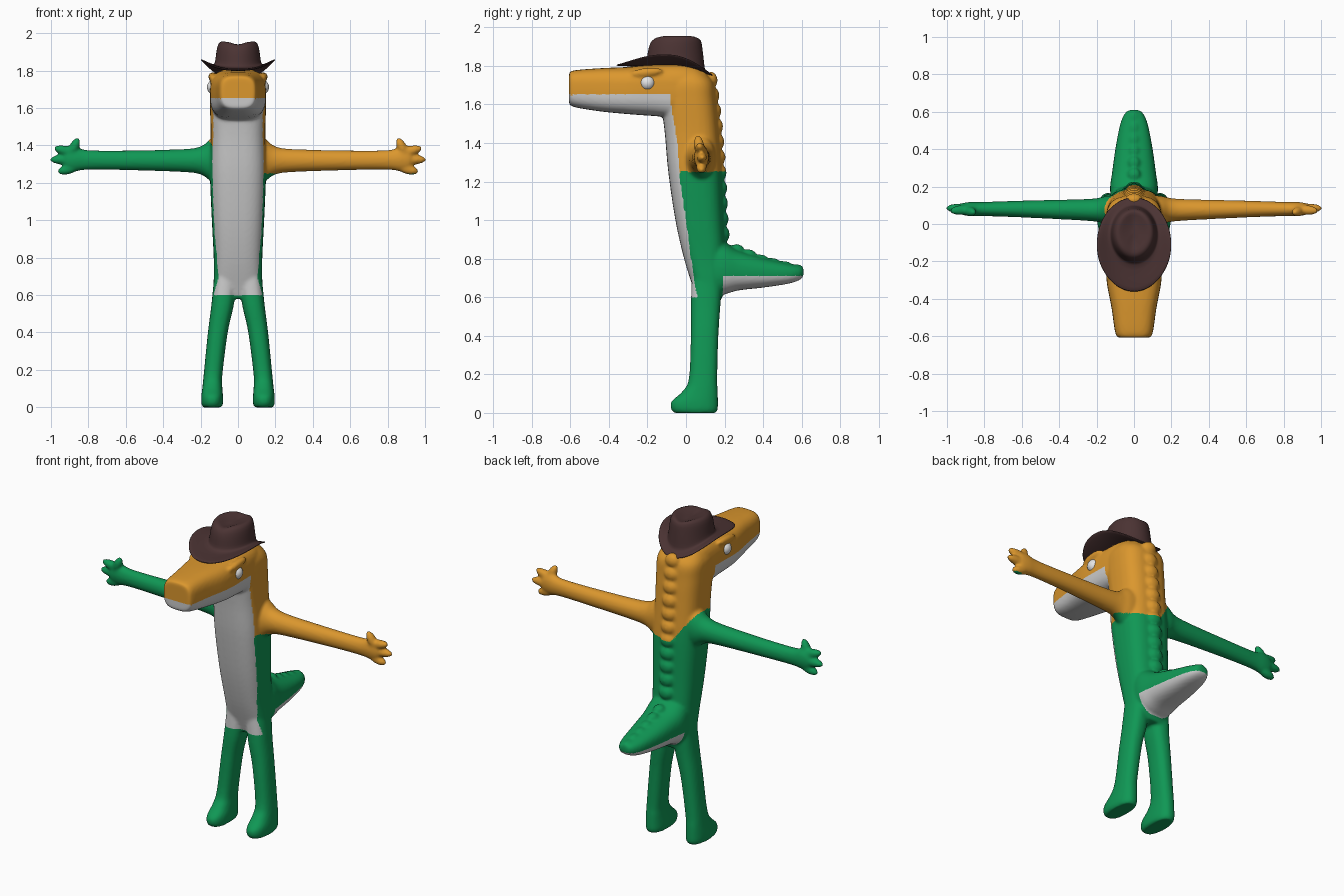
import bpy, bmesh, math
from mathutils import Vector, Matrix

if "Cube" in bpy.data.objects:
    bpy.data.objects.remove(bpy.data.objects["Cube"], do_unlink=True)


def material(name, rgb):
    mat = bpy.data.materials.new(name)
    mat.use_nodes = True
    color = (*rgb, 1)
    mat.diffuse_color = color
    bsdf = next(n for n in mat.node_tree.nodes if n.type == 'BSDF_PRINCIPLED')
    bsdf.inputs["Base Color"].default_value = color
    bsdf.inputs["Roughness"].default_value = 0.7
    return mat


green = material("skin green", (0.005, 0.31, 0.09))
orange = material("skin orange", (0.71, 0.31, 0.027))
pale = material("belly pale grey", (0.6, 0.6, 0.6))
white = material("eye white", (0.78, 0.78, 0.78))
brown = material("hat brown", (0.07, 0.033, 0.033))


def make_object(name, bm, *mats):
    bmesh.ops.recalc_face_normals(bm, faces=bm.faces)
    mesh = bpy.data.meshes.new(name)
    bm.to_mesh(mesh)
    bm.free()
    for mat in mats:
        mesh.materials.append(mat)
    obj = bpy.data.objects.new(name, mesh)
    bpy.context.collection.objects.link(obj)
    return obj


def table(points, t):
    """Linear lookup in (t, value) pairs sorted by t."""
    for (a, va), (b, vb) in zip(points, points[1:]):
        if t <= b:
            return va + (vb - va) * max(0, (t - a) / (b - a))
    return points[-1][1]


def skin_rings(bm, rings):
    loops = [[bm.verts.new(p) for p in ring] for ring in rings]
    n = len(loops[0])
    for a, b in zip(loops, loops[1:]):
        for i in range(n):
            j = (i + 1) % n
            bm.faces.new((a[i], a[j], b[j], b[i]))
    bm.faces.new(loops[0][::-1])
    bm.faces.new(loops[-1])


def catmull(a, b, c, d, t):
    return [q + 0.5 * t * (r - p + t * (2 * p - 5 * q + 4 * r - s + t * (3 * (q - r) + s - p)))
            for p, q, r, s in zip(a, b, c, d)]


def loft(bm, axis, sections, power=2.0, steps=5, sides=32):
    """Sections are (position, centre, half width, low, high) along an axis."""
    pts = [sections[0], *sections, sections[-1]]
    smooth = [catmull(*pts[i:i + 4], k / steps)
              for i in range(len(sections) - 1) for k in range(steps)]
    rings = []
    for pos, mid, half, lo, hi in smooth + [sections[-1]]:
        ring = []
        for k in range(sides):
            a = math.tau * k / sides
            u, v = (math.copysign(abs(f) ** (2 / power), f) for f in (math.cos(a), math.sin(a)))
            w, h = mid + half * u, (lo + hi) / 2 + (hi - lo) / 2 * v
            ring.append({'x': (pos, w, h), 'y': (w, pos, h), 'z': (w, h, pos)}[axis])
        rings.append(ring)
    skin_rings(bm, rings)


def ellipsoid(bm, start, end, radius, wide=1.0):
    """Rounded pod from start to end; wide stretches it along x."""
    start, end = Vector(start), Vector(end)
    d = end - start
    size = Matrix.Diagonal((radius, radius, d.length / 2, 1))
    mat = d.to_track_quat('Z', 'Y').to_matrix().to_4x4() @ size
    mat = Matrix.Translation((start + end) / 2) @ Matrix.Diagonal((wide, 1, 1, 1)) @ mat
    bmesh.ops.create_uvsphere(bm, u_segments=20, v_segments=14, radius=1, matrix=mat)


# ---- Body masses, fused into one skin ----
bm = bmesh.new()

# torso and neck
loft(bm, 'z', [(0.58, 0, 0.1, 0.06, 0.18), (0.64, 0, 0.128, 0.04, 0.195),
               (0.8, 0, 0.13, -0.01, 0.205), (1.0, 0, 0.14, -0.055, 0.195),
               (1.25, 0, 0.15, -0.092, 0.185), (1.45, 0, 0.146, -0.11, 0.17),
               (1.62, 0, 0.15, -0.13, 0.155), (1.72, 0, 0.145, -0.13, 0.14),
               (1.79, 0, 0.1, -0.12, 0.07)], power=2.8)

# head and snout
loft(bm, 'y', [(-0.607, 0, 0.07, 1.62, 1.75), (-0.59, 0, 0.098, 1.59, 1.775),
               (-0.45, 0, 0.12, 1.565, 1.788), (-0.3, 0, 0.147, 1.55, 1.795),
               (-0.16, 0, 0.148, 1.54, 1.808), (0, 0, 0.14, 1.53, 1.808),
               (0.1, 0, 0.1, 1.6, 1.775)], power=3.2)

# tail
loft(bm, 'y', [(0.06, 0, 0.11, 0.62, 0.95), (0.18, 0, 0.128, 0.612, 0.9),
               (0.27, 0, 0.118, 0.635, 0.845), (0.4, 0, 0.1, 0.65, 0.805),
               (0.53, 0, 0.075, 0.67, 0.775), (0.59, 0, 0.05, 0.69, 0.762),
               (0.61, 0, 0.025, 0.71, 0.75)], power=2.5)

for s in (-1, 1):
    # leg
    loft(bm, 'z', [(0.0, s * 0.138, 0.05, -0.06, 0.155), (0.02, s * 0.138, 0.058, -0.078, 0.165),
                   (0.06, s * 0.138, 0.058, -0.075, 0.166), (0.11, s * 0.137, 0.053, -0.02, 0.165),
                   (0.18, s * 0.133, 0.05, 0.015, 0.162), (0.4, s * 0.108, 0.053, 0.025, 0.168),
                   (0.55, s * 0.082, 0.06, 0.025, 0.178), (0.7, s * 0.066, 0.062, 0.03, 0.19)],
         power=2.4)
    # arm and palm
    loft(bm, 'x', [(s * 0.08, 0.075, 0.08, 1.19, 1.47), (s * 0.145, 0.075, 0.075, 1.21, 1.435),
                   (s * 0.2, 0.075, 0.063, 1.245, 1.395), (s * 0.3, 0.076, 0.056, 1.258, 1.38),
                   (s * 0.6, 0.08, 0.045, 1.268, 1.373), (s * 0.8, 0.08, 0.038, 1.27, 1.375),
                   (s * 0.87, 0.08, 0.038, 1.262, 1.39), (s * 0.915, 0.08, 0.032, 1.27, 1.38),
                   (s * 0.93, 0.08, 0.02, 1.29, 1.36)])
    # thumb and fingers
    ellipsoid(bm, (s * 0.905, 0.075, 1.33), (s * 0.853, 0.06, 1.44), 0.027)
    for reach, y, z in ((0.985, 0.07, 1.387), (1.007, 0.085, 1.325), (0.965, 0.08, 1.257)):
        ellipsoid(bm, (s * 0.85, 0.08, (z + 1.32) / 2), (s * reach, y, z), 0.027)
    # brow ridge
    ellipsoid(bm, (s * 0.132, -0.29, 1.757), (s * 0.138, -0.12, 1.775), 0.024)

# ridge scales down the back and along the tail
back = [(0.9, 0.2), (1.0, 0.193), (1.25, 0.182), (1.5, 0.163), (1.73, 0.135)]
for i in range(11):
    z = 1.73 - 0.08 * i
    y = table(back, z)
    ellipsoid(bm, (0, y - 0.005, z - 0.048), (0, y - 0.005, z + 0.04), 0.034, 1.4)
tail_top = [(0.25, 0.86), (0.4, 0.8), (0.6, 0.755)]
for i in range(6):
    y = 0.265 + 0.062 * i
    z = table(tail_top, y)
    ellipsoid(bm, (0, y - 0.035, z), (0, y + 0.036, z - 0.01), 0.027 - 0.002 * i, 1.3)

body = make_object("body", bm, green, orange, pale)
fuse = body.modifiers.new("fuse", 'REMESH')
fuse.mode = 'VOXEL'
fuse.voxel_size = 0.0085
soften = body.modifiers.new("soften", 'SMOOTH')
soften.factor = 0.5
soften.iterations = 7
fused = bpy.data.meshes.new_from_object(
    body.evaluated_get(bpy.context.evaluated_depsgraph_get()))
body.modifiers.clear()
body.data = fused
fused.materials.clear()
for mat in (green, orange, pale):
    fused.materials.append(mat)

# colour regions by position
belly_edge = [(0.6, 0.06), (0.7, 0.04), (1.0, 0.0), (1.2, -0.03), (1.4, -0.045), (1.65, -0.085)]
for face in fused.polygons:
    x, y, z = face.center
    belly = 0.6 < z < 1.65 and y < table(belly_edge, z)
    under_tail = y > 0.19 and z < 0.712
    if belly or under_tail:
        face.material_index = 2
    else:
        face.material_index = int(z > 1.25 + 1.4 * max(0, -x - 0.03))
    face.use_smooth = True

# ---- Eyes ----
for s, side in ((1, "left"), (-1, "right")):
    bm = bmesh.new()
    bmesh.ops.create_uvsphere(bm, u_segments=24, v_segments=16, radius=0.04,
                              matrix=Matrix.Translation((s * 0.126, -0.2, 1.712)))
    eye = make_object(side + "_eye", bm, white)
    eye.data.shade_smooth()

# ---- Hat: rings of (x radius, y radius, y centre, height, brim bend, crease) ----
hat_rings = [(0.02, 0.02, -0.1, 0, 1, 0), (0.12, 0.15, -0.1, 0, 1, 0),
             (0.195, 0.247, -0.11, 0, 1, 0), (0.203, 0.256, -0.11, 0.006, 1, 0),
             (0.195, 0.247, -0.11, 0.013, 1, 0), (0.14, 0.165, -0.065, 0.014, 1, 0),
             (0.127, 0.152, -0.055, 0.022, 0.8, 0), (0.122, 0.147, -0.055, 0.05, 0.2, 0),
             (0.117, 0.14, -0.055, 0.1, 0, 0), (0.109, 0.13, -0.05, 0.145, 0, 0.5),
             (0.09, 0.108, -0.045, 0.163, 0, 1), (0.06, 0.075, -0.04, 0.152, 0, 1),
             (0.015, 0.02, -0.04, 0.15, 0, 1)]
rings = []
for rx, ry, cy, height, bend, crease in hat_rings:
    ring = []
    for k in range(32):
        a = math.tau * k / 32
        x, y = rx * math.cos(a), cy + ry * math.sin(a)
        x *= 1 - 0.25 * max(0, -y - 0.2)
        drop = 0.055 * (max(0, y + 0.08) / 0.22) ** 2
        z = 1.798 + height + bend * (0.055 * (abs(x) / 0.2) ** 2.5 - drop)
        z -= crease * 0.018 * math.exp(-(x / 0.04) ** 2)
        ring.append((x, y, z))
    rings.append(ring)
bm = bmesh.new()
skin_rings(bm, rings)
hat = make_object("hat", bm, brown)
hat.data.shade_smooth()
hat.modifiers.new("smooth", 'SUBSURF').levels = 1
